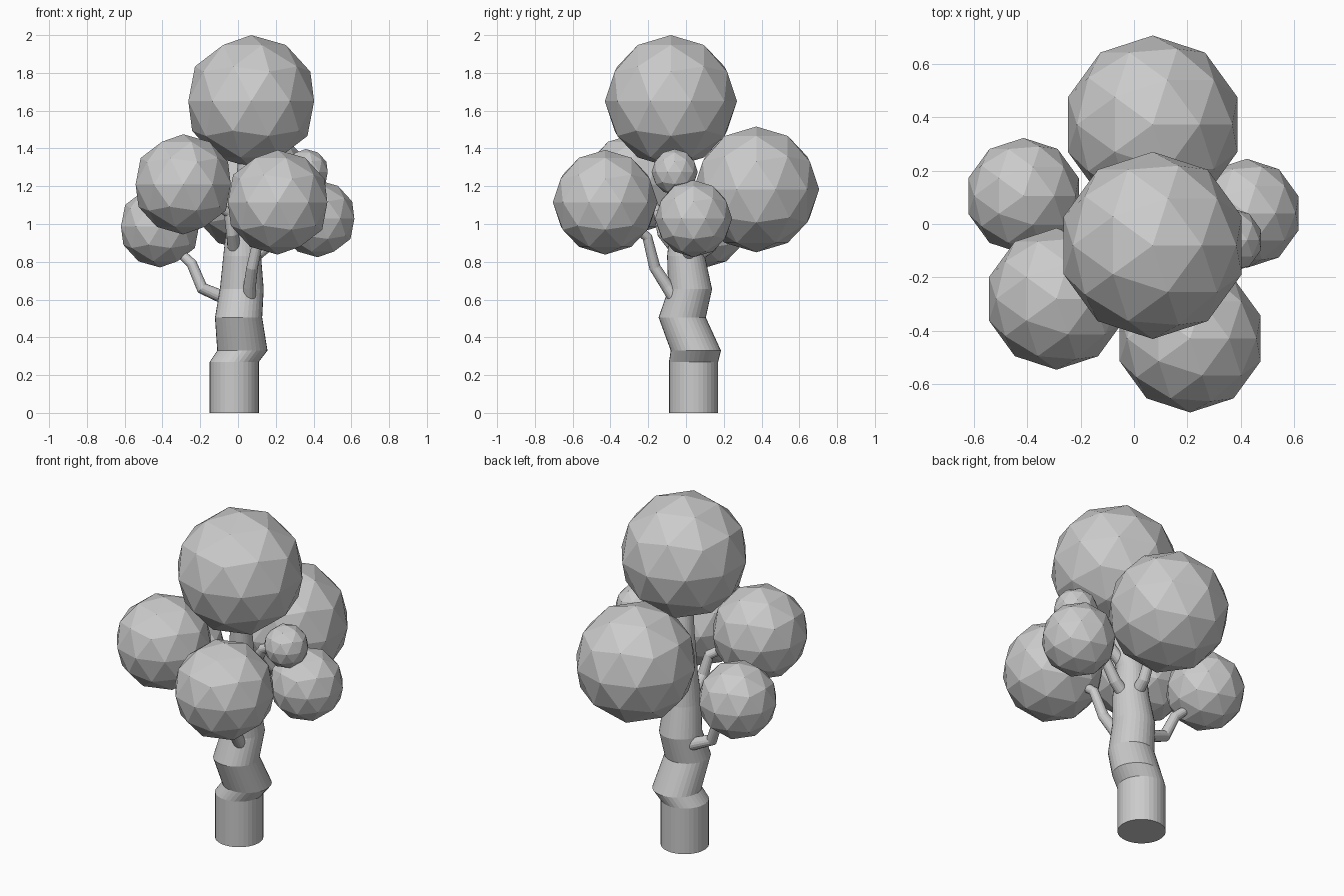
import bpy, bmesh, math
from mathutils import Vector

if "Cube" in bpy.data.objects:
    bpy.data.objects.remove(bpy.data.objects["Cube"])

grey = bpy.data.materials.new("plain grey")
grey.diffuse_color = (0.6, 0.6, 0.6, 1)
grey.use_nodes = True
grey.node_tree.nodes["Principled BSDF"].inputs["Base Color"].default_value = grey.diffuse_color


def add_object(name, bm):
    mesh = bpy.data.meshes.new(name)
    bmesh.ops.recalc_face_normals(bm, faces=bm.faces)
    bm.to_mesh(mesh)
    bm.free()
    mesh.materials.append(grey)
    obj = bpy.data.objects.new(name, mesh)
    bpy.context.collection.objects.link(obj)


def tube(name, path, sides, level=False):
    """Loft circles (x, y, z, radius); level keeps every ring horizontal."""
    bm = bmesh.new()
    pts = [Vector(p[:3]) for p in path]
    rings = []
    for i, p in enumerate(pts):
        t = pts[min(i + 1, len(pts) - 1)] - pts[max(i - 1, 0)]
        q = Vector((0, 0, 1)).rotation_difference(t.normalized())
        ring = []
        for k in range(sides):
            a = 2 * math.pi * k / sides
            v = Vector((math.cos(a), math.sin(a), 0)) * path[i][3]
            ring.append(bm.verts.new(p + (v if level else q @ v)))
        rings.append(ring)
    for a, b in zip(rings, rings[1:]):
        for k in range(sides):
            n = (k + 1) % sides
            bm.faces.new((a[k], a[n], b[n], b[k]))
    bm.faces.new(rings[0][::-1])
    bm.faces.new(rings[-1])
    add_object(name, bm)


# crooked tapering trunk
tube("trunk", [
    (-.02, .04, 0, .13), (-.02, .04, .27, .13), (.023, .052, .33, .133),
    (.003, -.02, .505, .125), (.02, .022, .655, .116), (.022, 0, .83, .1),
    (.02, .0, 1.0, .08), (.05, -.04, 1.2, .065), (.06, -.06, 1.42, .05),
], 32, True)

# branches
branches = {
    "left": [(-.05, .05, .60), (-.19, .03, .66), (-.245, .05, .79), (-.32, .08, .86)],
    "front_right": [(.06, -.06, .61), (.062, -.10, .67), (.075, -.165, .77),
                    (.11, -.205, .93), (.16, -.32, 1.03)],
    "front_left": [(-.02, -.06, .88), (-.03, -.12, .95), (-.05, -.145, 1.06), (-.16, -.2, 1.13)],
    "right": [(.07, .01, .82), (.15, .02, .88), (.22, .03, .97), (.33, .04, 1.0)],
    "back": [(.03, .05, .83), (.04, .13, .88), (.05, .2, 1.0), (.06, .28, 1.1)],
    "upper_right": [(.05, -.02, 1.03), (.13, -.03, 1.1), (.2, -.05, 1.21), (.3, -.06, 1.26)],
}
for name, pts in branches.items():
    n = len(pts) - 1
    tube("branch_" + name, [p + (.036 - .012 * i / n,) for i, p in enumerate(pts)], 16)

# faceted foliage balls: x, y, z, radius
balls = {
    "top": (.07, -.08, 1.65, .35), "back": (.07, .372, 1.183, .333),
    "front_right": (.21, -.428, 1.115, .277), "front_left": (-.29, -.28, 1.21, .265),
    "left": (-.413, .105, .987, .217), "right": (.422, .04, 1.028, .204),
    "small": (.359, -.06, 1.275, .122),
}
for name, (x, y, z, r) in balls.items():
    bm = bmesh.new()
    bmesh.ops.create_icosphere(bm, subdivisions=2, radius=r)
    bmesh.ops.translate(bm, verts=bm.verts, vec=(x, y, z))
    add_object("foliage_" + name, bm)
